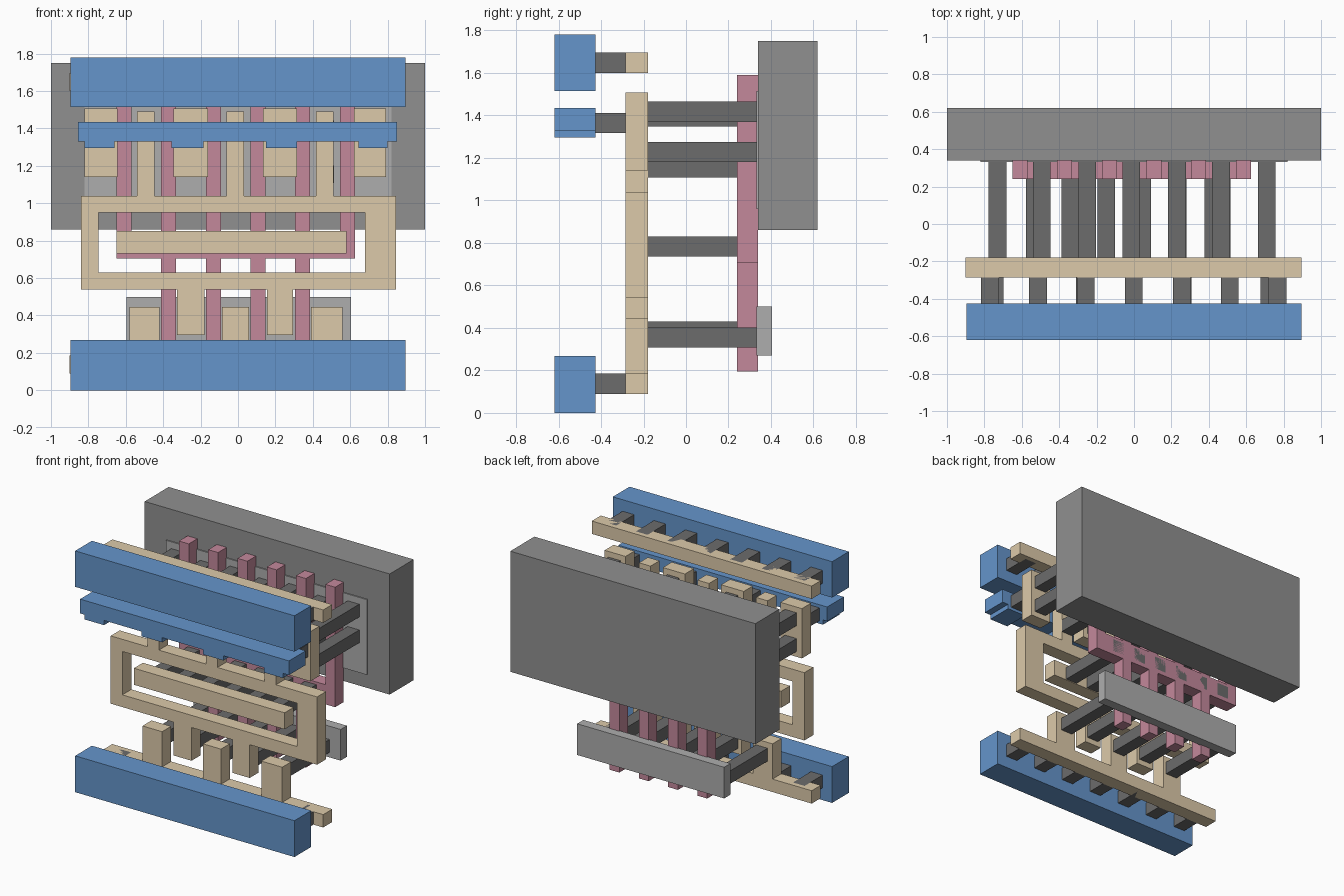
import bpy, bmesh

if "Cube" in bpy.data.objects:
    bpy.data.objects.remove(bpy.data.objects["Cube"])


def material(name, rgb):
    m = bpy.data.materials.new(name)
    m.diffuse_color = (*rgb, 1)
    m.use_nodes = True
    m.node_tree.nodes["Principled BSDF"].inputs["Base Color"].default_value = m.diffuse_color
    return m


BLUE = material("blue_metal", (0.13, 0.30, 0.60))
TAN = material("tan_interconnect", (0.72, 0.59, 0.40))
PINK = material("pink_gate", (0.55, 0.25, 0.33))
DARK = material("dark_contact", (0.15, 0.15, 0.15))
WELL = material("well_grey", (0.28, 0.28, 0.28))
LIGHT = material("diffusion_grey", (0.42, 0.42, 0.42))


def slab(name, rects, y0, y1, mat):
    """Union of (x0, x1, z0, z1) rectangles, extruded from y0 to y1."""
    xs = sorted({v for r in rects for v in r[:2]})
    zs = sorted({v for r in rects for v in r[2:]})
    bm = bmesh.new()
    verts = {}

    def vert(x, z):
        if (x, z) not in verts:
            verts[x, z] = bm.verts.new((x, y0, z))
        return verts[x, z]

    for xa, xb in zip(xs, xs[1:]):
        for za, zb in zip(zs, zs[1:]):
            cx, cz = (xa + xb) / 2, (za + zb) / 2
            if any(r[0] < cx < r[1] and r[2] < cz < r[3] for r in rects):
                bm.faces.new([vert(xa, za), vert(xb, za), vert(xb, zb), vert(xa, zb)])
    ext = bmesh.ops.extrude_face_region(bm, geom=bm.faces[:], use_keep_orig=True)
    for v in ext["geom"]:
        if isinstance(v, bmesh.types.BMVert):
            v.co.y = y1
    bmesh.ops.recalc_face_normals(bm, faces=bm.faces[:])
    bmesh.ops.dissolve_limit(bm, angle_limit=0.01, verts=bm.verts[:], edges=bm.edges[:])
    me = bpy.data.meshes.new(name)
    bm.to_mesh(me)
    bm.free()
    me.materials.append(mat)
    ob = bpy.data.objects.new(name, me)
    bpy.context.collection.objects.link(ob)
    return ob


def pegs(name, centres, z0, y0, y1, size=0.095):
    """Row of square pegs running along y."""
    slab(name, [(c - size / 2, c + size / 2, z0, z0 + size) for c in centres], y0, y1, DARK)


# Rear well block and the two diffusion plates
slab("well_block", [(-1, 1, 0.86, 1.75)], 0.34, 0.62, WELL)
slab("upper_diffusion", [(-0.82, 0.82, 0.96, 1.515)], 0.332, 0.405, LIGHT)
slab("lower_diffusion", [(-0.595, 0.605, 0.27, 0.5)], 0.332, 0.405, LIGHT)

# Gate comb: six fingers up, the middle four also down
fingers = [-0.61 + 0.239 * i for i in range(6)]
gate = [(-0.65, 0.625, 0.705, 0.85)]
for i, c in enumerate(fingers):
    gate.append((c - 0.04, c + 0.04, 0.195 if 0 < i < 5 else 0.705, 1.59))
gate[-1] = (0.545, 0.625, 0.705, 1.59)
gate[1] = (-0.65, -0.57, 0.705, 1.59)
slab("gate_comb", gate, 0.24, 0.34, PINK)

# Tan interconnect layer
LY0, LY1 = -0.285, -0.18
slab("top_interconnect_rail", [(-0.9, 0.895, 1.6, 1.695)], LY0, LY1, TAN)
slab("bottom_interconnect_rail",
     [(-0.9, 0.895, 0.09, 0.185), (-0.58, -0.42, 0.09, 0.445),
      (-0.085, 0.06, 0.09, 0.445), (0.39, 0.56, 0.09, 0.445)], LY0, LY1, TAN)
slab("upper_pads", [(a, b, 1.14, 1.507) for a, b in
     ((-0.82, -0.645), (-0.345, -0.16), (0.135, 0.315), (0.62, 0.79))], LY0, LY1, TAN)
slab("output_frame",
     [(-0.84, 0.845, 0.95, 1.04), (-0.84, 0.845, 0.54, 0.63),
      (-0.84, -0.745, 0.54, 1.04), (0.68, 0.845, 0.54, 1.04),
      (-0.325, -0.18, 0.295, 0.54), (0.155, 0.295, 0.295, 0.54)]
     + [(c - 0.047, c + 0.047, 1.04, 1.49) for c in (-0.493, -0.015, 0.463)], LY0, LY1, TAN)
slab("input_bar", [(-0.65, 0.58, 0.73, 0.852)], LY0, LY1, TAN)

# Blue metal bars
MY0, MY1 = -0.62, -0.425
slab("top_metal_bar", [(-0.895, 0.895, 1.515, 1.78)], MY0, MY1, BLUE)
slab("bottom_metal_bar", [(-0.895, 0.895, 0, 0.268)], MY0, MY1, BLUE)
slab("middle_metal_bar", [(-0.855, 0.85, 1.33, 1.435)] + [(a, b, 1.295, 1.33) for a, b in
     ((-0.82, -0.66), (-0.355, -0.185), (0.15, 0.315), (0.645, 0.8))], MY0, MY1, BLUE)

# Pegs between metal bars and interconnect
rail = [-0.77 + 0.2563 * i for i in range(7)]
pegs("top_rail_pegs", rail, 1.6, MY1, -0.215)
pegs("bottom_rail_pegs", rail, 0.09, MY1, -0.215)
pegs("middle_bar_pegs", (-0.745, -0.262, 0.26, 0.725), 1.317, MY1, -0.215)

# Pegs between interconnect and the layers behind
for i, z in enumerate((1.37, 1.18)):
    pegs(f"upper_pad_pegs_{i}", (-0.73, -0.25, 0.23, 0.71), z, LY1, 0.34)
for i, z in enumerate((1.347, 1.107)):
    pegs(f"output_pegs_{i}", (-0.493, -0.015, 0.465), z, LY1, 0.34)
pegs("lower_output_pegs", (-0.25, 0.228), 0.335, LY1, 0.34)
pegs("lower_rail_pegs", (-0.493, -0.01, 0.468), 0.307, LY1, 0.34)
pegs("gate_pegs", [-0.53 + 0.191 * i for i in range(6)], 0.735, LY1, 0.34)
